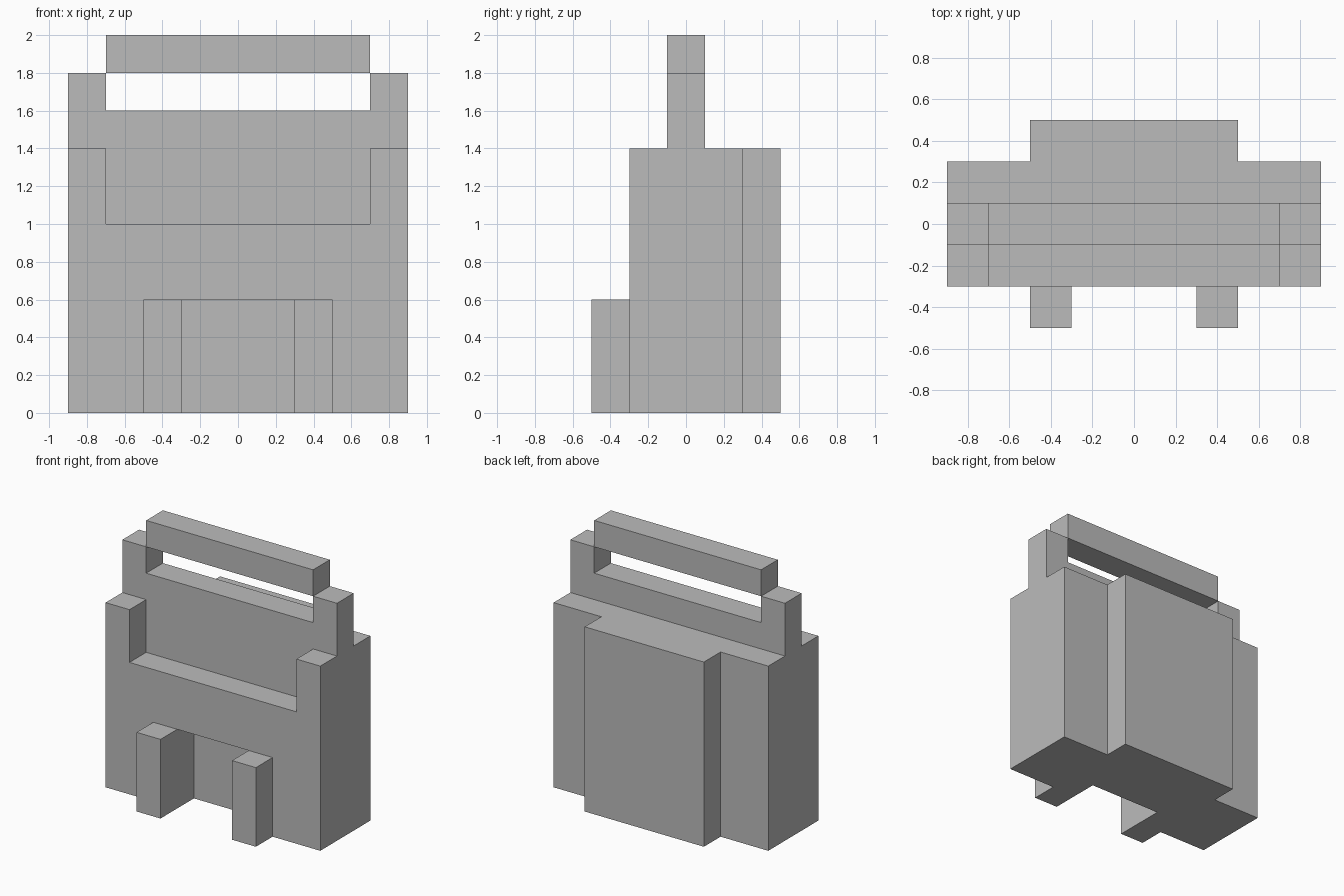
import bpy
import bmesh

if "Cube" in bpy.data.objects:
    bpy.data.objects.remove(bpy.data.objects["Cube"])

# Single flat colour
grey = bpy.data.materials.new("plain grey")
grey.diffuse_color = (0.5, 0.5, 0.5, 1)
grey.use_nodes = True
grey.node_tree.nodes["Principled BSDF"].inputs["Base Color"].default_value = grey.diffuse_color


def slab(name, profile, y0, y1):
    """Extrude an (x, z) front profile from y0 back to y1."""
    bm = bmesh.new()
    face = bm.faces.new([bm.verts.new((x, y0, z)) for x, z in profile])
    ext = bmesh.ops.extrude_face_region(bm, geom=[face], use_keep_orig=True)
    moved = [v for v in ext["geom"] if isinstance(v, bmesh.types.BMVert)]
    bmesh.ops.translate(bm, verts=moved, vec=(0, y1 - y0, 0))
    bmesh.ops.recalc_face_normals(bm, faces=bm.faces)
    mesh = bpy.data.meshes.new(name)
    bm.to_mesh(mesh)
    bm.free()
    mesh.materials.append(grey)
    obj = bpy.data.objects.new(name, mesh)
    bpy.context.collection.objects.link(obj)
    return obj


def mirrored(half):
    """Complete a right-half outline (bottom to top) across x = 0."""
    return half + [(-x, z) for x, z in reversed(half)]


def rect(x0, x1, z0, z1):
    return [(x0, z0), (x1, z0), (x1, z1), (x0, z1)]


# Front layer: opening at the bottom, wide notch at the top
slab("front_body", mirrored([(0.3, 0.6), (0.3, 0), (0.9, 0), (0.9, 1.4),
                             (0.7, 1.4), (0.7, 1.0)]), -0.3, -0.1)

# Middle layer: tall panel with two corner posts
slab("middle_panel", mirrored([(0.9, 0), (0.9, 1.8), (0.7, 1.8),
                               (0.7, 1.6)]), -0.1, 0.1)

# Rear layers
slab("rear_body", rect(-0.9, 0.9, 0, 1.4), 0.1, 0.3)
slab("back_plate", rect(-0.5, 0.5, 0, 1.4), 0.3, 0.5)

# Two short front posts flanking the opening
for side, x0 in (("left", -0.5), ("right", 0.3)):
    slab("front_post_" + side, rect(x0, x0 + 0.2, 0, 0.6), -0.5, -0.3)

# Top bar between the corner posts
slab("top_bar", rect(-0.7, 0.7, 1.8, 2.0), -0.1, 0.1)
